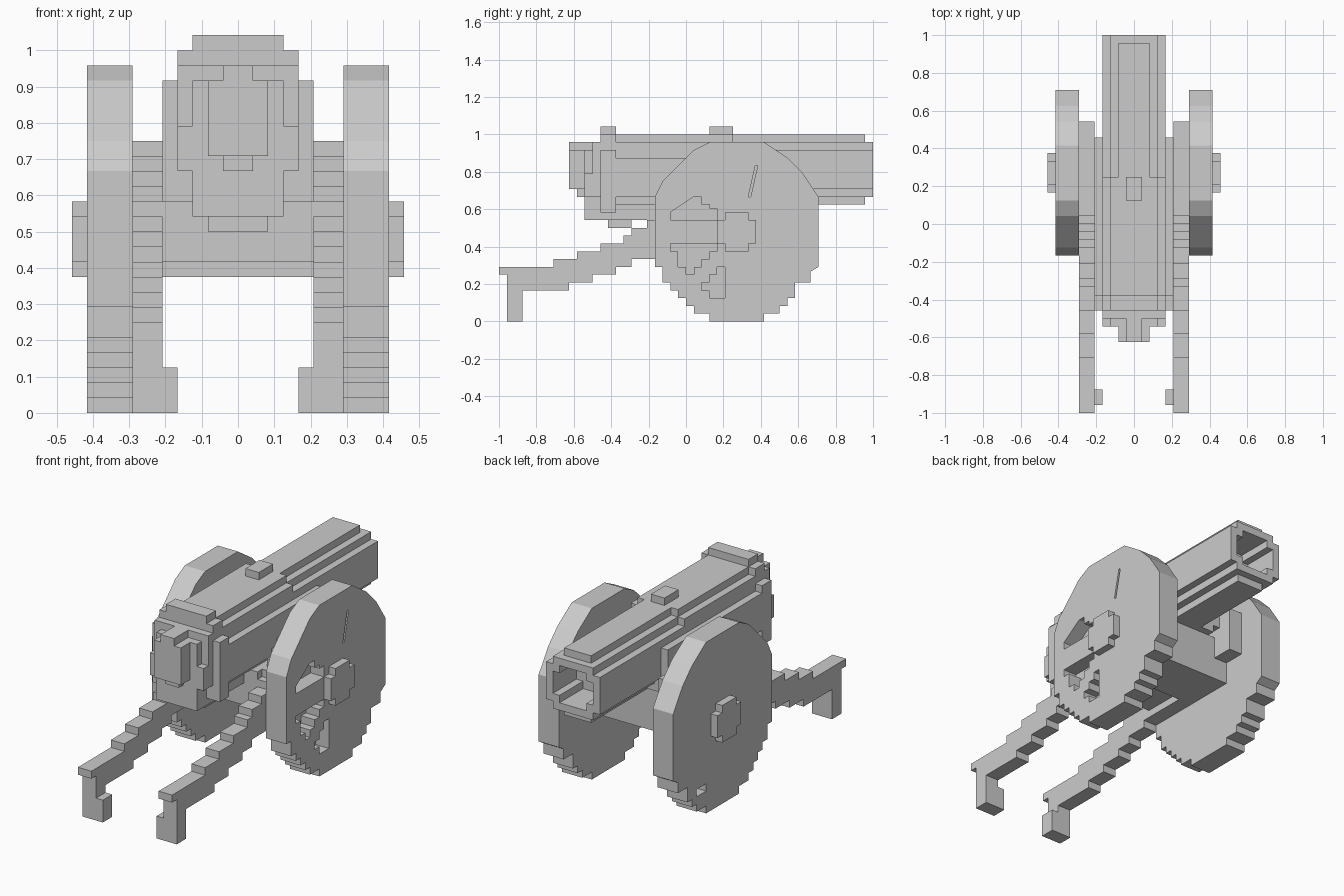
import bpy, bmesh
from mathutils import Vector

if "Cube" in bpy.data.objects:
    bpy.data.objects.remove(bpy.data.objects["Cube"])

V = 1 / 24  # one block


def prism(name, pts, axis, a, b):
    """Extrude a profile: axis 'x' takes (y, z) points, axis 'y' takes (x, z)."""
    bm = bmesh.new()
    def co(p, t):
        return Vector((t, p[0], p[1]) if axis == 'x' else (p[0], t, p[1])) * V
    lo = [bm.verts.new(co(p, a)) for p in pts]
    hi = [bm.verts.new(co(p, b)) for p in pts]
    bm.faces.new(lo)
    bm.faces.new(hi)
    n = len(pts)
    for i in range(n):
        j = (i + 1) % n
        bm.faces.new((lo[i], lo[j], hi[j], hi[i]))
    bmesh.ops.recalc_face_normals(bm, faces=bm.faces)
    me = bpy.data.meshes.new(name)
    bm.to_mesh(me)
    bm.free()
    ob = bpy.data.objects.new(name, me)
    bpy.context.collection.objects.link(ob)
    return ob


def box(name, x0, x1, y0, y1, z0, z1):
    return prism(name, [(y0, z0), (y1, z0), (y1, z1), (y0, z1)], 'x', x0, x1)


def section(name, half, y0, y1):
    """Cross-section mirrored across x, given bottom to top."""
    return prism(name, half + [(-x, z) for x, z in reversed(half)], 'y', y0, y1)


def cut(ob, cutters):
    for c in cutters:
        m = ob.modifiers.new("cut", 'BOOLEAN')
        m.operation, m.solver, m.object = 'DIFFERENCE', 'EXACT', c
        bpy.context.view_layer.objects.active = ob
        bpy.ops.object.modifier_apply(modifier=m.name)
        bpy.data.objects.remove(c)


# barrel: slim front half, thicker rear half
front = section("barrel_front", [(2, 15), (2, 16), (3, 16), (3, 17), (4, 17), (4, 22),
                                 (3, 22), (3, 23), (2, 23), (2, 24)], 6, 23)
muzzle = section("muzzle", [(3, 16), (3, 17), (4, 17), (4, 22), (3, 22), (3, 23)], 23, 24)
bore = [(2, 17), (2, 18), (3, 18), (3, 21), (2, 21), (2, 22)]
for part in (front, muzzle):
    cut(part, [section("bore_cutter", bore, 19, 25)])
section("barrel_rear", [(3, 14), (3, 15), (4, 15), (4, 23), (3, 23), (3, 24)], -10, 6)
section("barrel_jacket", [(4, 15), (4, 16), (5, 16), (5, 21), (4, 21), (4, 22)], -10, 11)
section("breech_ring", [(4, 14), (5, 14), (5, 22), (4, 22), (4, 24), (3, 24), (3, 25)], -11, -9)
box("sight", -1, 1, 3, 6, 24, 25)

# breech
section("breech_plate", [(3, 13), (3, 16), (4, 16), (4, 19), (4, 23)], -12, -11)
section("breech_step", [(3, 13), (3, 16), (4, 16), (4, 19), (3, 19), (3, 22), (1, 22), (1, 23)], -13, -12)
section("breech_block", [(1, 16), (1, 17), (2, 17), (2, 22), (1, 22), (1, 23)], -14, -13)
section("breech_handle", [(2, 17), (2, 22), (1, 22), (1, 23)], -15, -13)
box("cradle", -3, 3, -13, 0, 13, 15)
box("cradle_foot", -2, 2, -10, -7, 12, 13)

# carriage
box("axle_beam", -7, 7, 3, 10, 9, 14)
box("mount", -5, 5, -3, 10, 10, 15)

trail = [(-24, 6), (-23, 6), (-23, 4), (-15, 4), (-15, 5), (-12, 5), (-12, 6), (-9, 6), (-9, 7),
         (-7, 7), (-7, 8), (-4, 8), (-4, 9), (10, 9), (10, 12), (13, 12), (13, 18), (1, 18),
         (1, 17), (0, 17), (0, 16), (-1, 16), (-1, 15), (-2, 15), (-2, 14), (-3, 14), (-3, 13),
         (-5, 13), (-5, 12), (-7, 12), (-7, 11), (-8, 11), (-8, 10), (-11, 10), (-11, 9),
         (-14, 9), (-14, 8), (-17, 8), (-17, 7), (-24, 7)]
wheel = [(-4, 7), (-3, 7), (-3, 5), (-2, 5), (-2, 4), (-1, 4), (-1, 3), (0, 3), (0, 2), (1, 2),
         (1, 1), (3, 1), (3, 0), (10, 0), (10, 1), (12, 1), (12, 2), (13, 2), (13, 3), (14, 3),
         (14, 5), (16, 5), (16, 6.4), (17, 7), (17, 16), (15, 19), (13, 21), (10, 23), (3, 23),
         (1, 22), (0, 21), (-1, 20), (-2, 19), (-3, 18), (-4, 16)]
hub = [(4, 10), (5, 10), (5, 9), (8, 9), (8, 10), (9, 10), (9, 13), (8, 13), (8, 14),
       (5, 14), (5, 13), (4, 13)]
# recesses in the outer wheel faces
right_holes = [
    [(-2, 13), (4, 13), (4, 14.5), (3, 14.5), (3, 15), (2, 15), (2, 16), (1, 16), (-2, 14)],
    [(-2, 10), (-2, 9), (-1, 9), (-1, 7), (0, 7), (0, 6), (1, 6), (1, 7), (2, 7), (2, 8),
     (3, 8), (3, 9), (4, 9), (4, 10)],
    [(2, 4), (3, 4), (3, 3), (5, 3), (5, 7), (4, 7), (4, 6), (3, 6), (3, 5), (2, 5)],
    [(8, 16), (8.3, 16), (9.2, 20), (8.9, 20)]]
left_holes = [[(10, 3), (12, 3), (12, 4), (10, 4)]]

for s, side, holes in ((1, "right", right_holes), (-1, "left", left_holes)):
    w = prism("wheel_" + side, wheel, 'x', 7 * s, 10 * s)
    cut(w, [prism("hole_cutter", h, 'x', 8 * s, 10.5 * s) for h in holes])
    prism("hub_" + side, hub, 'x', 9.5 * s, 11 * s)
    prism("trail_" + side, trail, 'x', 5 * s, 7 * s)
    box("trail_leg_" + side, 5 * s, 7 * s, -23, -21, 0, 6)
    box("trail_foot_" + side, 4 * s, 7 * s, -23, -21, 0, 3)
